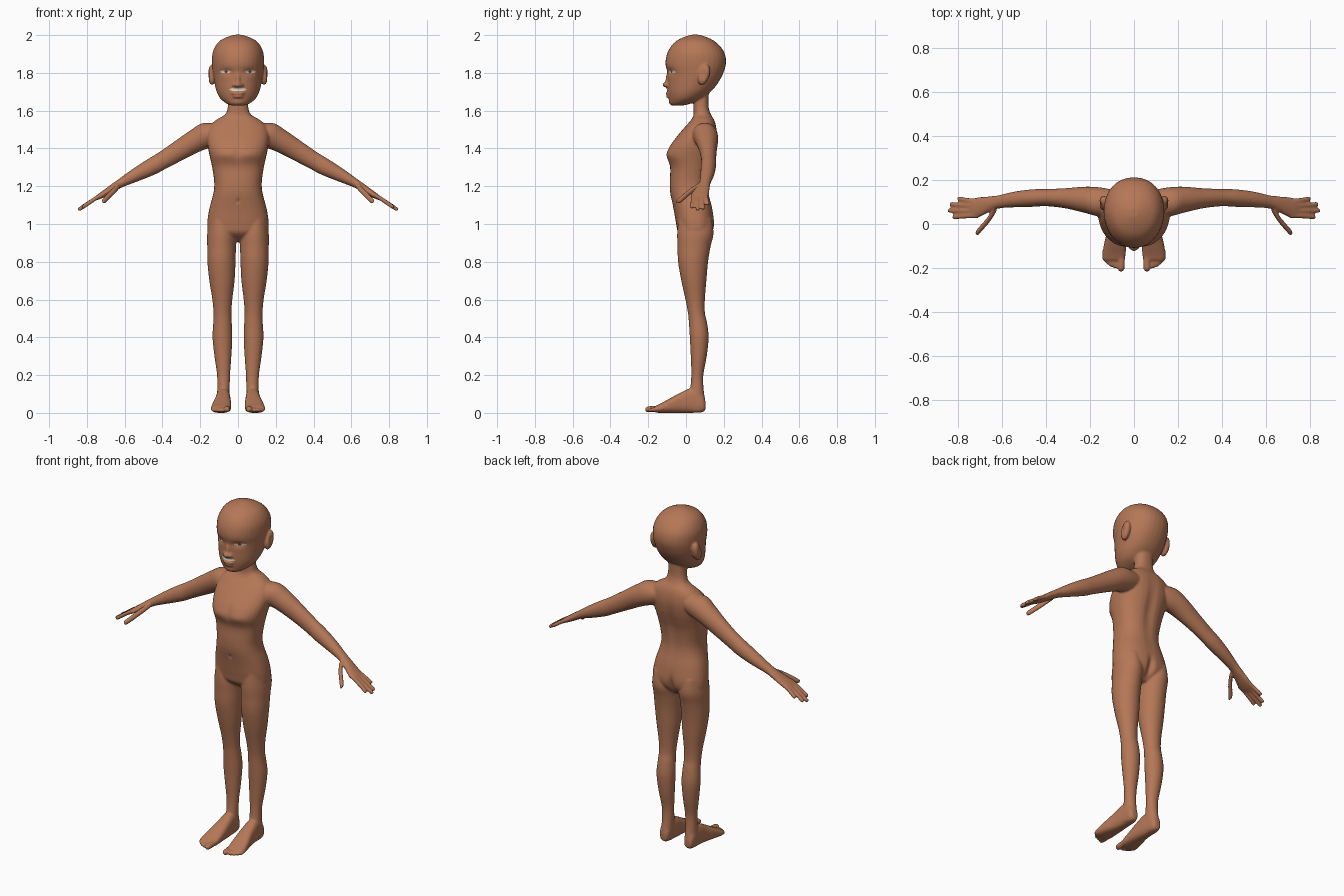
import bpy, bmesh, math
from mathutils import Vector, Matrix
from mathutils.bvhtree import BVHTree

X, Y, Z = Vector((1, 0, 0)), Vector((0, 1, 0)), Vector((0, 0, 1))
ARM_UP = Vector((0.5, 0, 0.866))


def material(name, rgb):
    m = bpy.data.materials.new(name)
    m.diffuse_color = (*rgb, 1)
    return m


skin = material("brown skin", (0.46, 0.185, 0.095))
white = material("off white", (0.72, 0.68, 0.60))
iris = material("dark iris", (0.12, 0.07, 0.04))

bm = bmesh.new()


def spline(rows, steps=4):
    """Catmull-Rom interpolation of section rows."""
    out, n = [], len(rows)
    for i in range(n - 1):
        p = [rows[max(0, min(n - 1, i + k))] for k in (-1, 0, 1, 2)]
        for s in range(steps):
            t = s / steps
            out.append([0.5 * (2 * b + (c - a) * t + (2 * a - 5 * b + 4 * c - d) * t * t
                               + (3 * b - a - 3 * c + d) * t ** 3) for a, b, c, d in zip(*p)])
    return out + [list(rows[-1])]


def loft(rows, u, v, power=1.0, taper=0.0, side=1, n=32):
    """Closed skin through sections (x, y, z, half u, half v); side -1 mirrors in x."""
    rings = []
    for x, y, z, a, b in spline(rows):
        ring = []
        for k in range(n):
            t = 2 * math.pi * k / n
            c, s = math.cos(t), math.sin(t)
            c = math.copysign(abs(c) ** power, c)
            s = math.copysign(abs(s) ** power, s)
            p = Vector((x, y, z)) + u * (a * c * (1 + taper * min(0, s))) + v * (b * s)
            ring.append(bm.verts.new((p.x * side, p.y, p.z)))
        rings.append(ring)
    for r0, r1 in zip(rings, rings[1:]):
        for k in range(n):
            bm.faces.new((r0[k], r0[(k + 1) % n], r1[(k + 1) % n], r1[k]))
    bm.faces.new(rings[0])
    bm.faces.new(rings[-1])


def flat(rows):
    """(z, front, back, half width) -> centred sections."""
    return [(0, (f + b) / 2, z, w, (b - f) / 2) for z, f, b, w in rows]


def ball(c, r, tilt=0.0):
    m = Matrix.Translation(c) @ Matrix.Rotation(tilt, 4, 'X') @ Matrix.Diagonal((*r, 1))
    bmesh.ops.create_uvsphere(bm, u_segments=24, v_segments=16, radius=1, matrix=m)


def digit(points, r, u, v, side):
    """Finger or toe along points with a rounded tip."""
    pts = [Vector(p) for p in points]
    d = (pts[-1] - pts[-2]).normalized()
    rows = [(*p, r, r) for p in pts[:-1]]
    for back, k in ((1.0, 0.95), (0.35, 0.72), (0.0, 0.25)):
        rows.append((*(pts[-1] - d * r * back), r * k, r * k))
    loft(rows, u, v, side=side, n=16)


# Torso and neck
loft(flat([(0.905, 0.02, 0.09, 0.05), (0.95, -0.038, 0.135, 0.15), (1.0, -0.052, 0.15, 0.163),
           (1.08, -0.066, 0.14, 0.152), (1.16, -0.083, 0.122, 0.131), (1.22, -0.086, 0.118, 0.126),
           (1.30, -0.084, 0.128, 0.137), (1.36, -0.102, 0.145, 0.15), (1.41, -0.088, 0.158, 0.16),
           (1.47, -0.043, 0.165, 0.165), (1.52, 0.0, 0.16, 0.15), (1.555, 0.03, 0.148, 0.11),
           (1.58, 0.04, 0.132, 0.068), (1.62, 0.04, 0.12, 0.054), (1.69, 0.04, 0.12, 0.05)]),
     X, Y, power=0.85)

# Head
loft(flat([(1.627, -0.075, -0.02, 0.03), (1.636, -0.085, 0.02, 0.058), (1.66, -0.09, 0.08, 0.09),
           (1.69, -0.095, 0.12, 0.109), (1.72, -0.097, 0.15, 0.119), (1.76, -0.097, 0.178, 0.127),
           (1.80, -0.099, 0.198, 0.133), (1.85, -0.109, 0.212, 0.138), (1.90, -0.101, 0.206, 0.136),
           (1.94, -0.08, 0.182, 0.121), (1.97, -0.05, 0.148, 0.096), (1.99, -0.01, 0.108, 0.058),
           (2.002, 0.03, 0.07, 0.02)]), X, Y, power=0.92, taper=0.08)

# Nose, lips and chin
ball((0, -0.095, 1.772), (0.013, 0.013, 0.04), -0.15)
ball((0, -0.108, 1.738), (0.018, 0.016, 0.015))
ball((0, -0.094, 1.692), (0.036, 0.015, 0.009))
ball((0, -0.09, 1.675), (0.03, 0.016, 0.009))
ball((0, -0.076, 1.65), (0.032, 0.016, 0.02))

for s in (1, -1):
    ball((s * 0.017, -0.1, 1.735), (0.012, 0.014, 0.011))
    # Ear
    ball((s * 0.138, 0.095, 1.79), (0.022, 0.03, 0.056), -0.3)

    # Leg: z, inner, outer, front, back
    leg = [(1.03, .04, .15, -.04, .135), (.95, .012, .163, -.047, .146), (.88, .011, .163, -.045, .13),
           (.80, .013, .162, -.042, .117), (.70, .018, .152, -.025, .108), (.60, .03, .136, -.003, .1),
           (.53, .035, .13, .01, .1), (.48, .033, .131, .015, .111), (.40, .03, .135, .02, .12),
           (.30, .035, .125, .025, .11), (.20, .042, .111, .028, .092), (.12, .044, .11, .02, .094),
           (.06, .045, .113, .0, .103), (.01, .052, .107, .0, .098)]
    loft([((a + b) / 2, (f + k) / 2, z, (b - a) / 2, (k - f) / 2) for z, a, b, f, k in leg],
         X, Y, side=s)

    # Foot: y, inner, outer, bottom, top
    foot = [(.103, .062, .098, .015, .06), (.085, .05, .11, .003, .1), (.03, .042, .115, 0, .13),
            (-.03, .038, .122, 0, .107), (-.09, .036, .136, 0, .074), (-.14, .038, .143, 0, .047),
            (-.165, .043, .139, .003, .036)]
    loft([((a + b) / 2, y, (l + t) / 2, (b - a) / 2, (t - l) / 2) for y, a, b, l, t in foot],
         X, Z, power=0.75, side=s)
    digit([(.058, -.13, .024), (.058, -.17, .021), (.059, -.217, .018)], .017, X, Z, s)
    for i, (x, y) in enumerate([(.086, -.203), (.104, -.196), (.12, -.184), (.134, -.17)]):
        digit([(x, -.12, .025), (x, -.15, .021), (x, y, .013)], .012 - .0006 * i, X, Z, s)

    # Arm and palm
    loft([(.07, .10, 1.49, .05, .045), (.15, .10, 1.474, .066, .07), (.22, .11, 1.443, .06, .062),
          (.31, .117, 1.39, .046, .054), (.40, .12, 1.336, .039, .047), (.46, .118, 1.302, .04, .045),
          (.54, .112, 1.26, .036, .036), (.62, .10, 1.217, .03, .024), (.66, .09, 1.192, .036, .021),
          (.70, .078, 1.166, .045, .018), (.735, .071, 1.145, .046, .014), (.755, .07, 1.132, .036, .008)],
         Y, ARM_UP, side=s)

    # Fingers and thumb
    for y0, tip in ((.107, (.803, .116, 1.102)), (.084, (.838, .09, 1.08)),
                    (.06, (.847, .061, 1.073)), (.037, (.826, .031, 1.086))):
        digit([(.71, y0, 1.158), (.75, y0, 1.138), tip], .0115, Y, ARM_UP, s)
    digit([(.63, .07, 1.205), (.66, .022, 1.172), (.718, -.045, 1.114)], .0155, Y, ARM_UP, s)

bmesh.ops.recalc_face_normals(bm, faces=bm.faces[:])
mesh = bpy.data.meshes.new("body")
bm.to_mesh(mesh)
bm.free()
body = bpy.data.objects.new("body", mesh)
bpy.context.collection.objects.link(body)
bpy.context.view_layer.objects.active = body
body.select_set(True)

# Fuse the parts into one soft skin
remesh = body.modifiers.new("fuse", 'REMESH')
remesh.mode = 'VOXEL'
remesh.voxel_size = 0.0055
smooth = body.modifiers.new("soften", 'SMOOTH')
smooth.factor = 0.5
smooth.iterations = 7
for name in ("fuse", "soften"):
    bpy.ops.object.modifier_apply(modifier=name)

# Soft dents: eye sockets, ear hollows, buttock cleft, spine, navel (centre, radii, push)
dents = [((0, .165, .96), (.018, .06, .06), (0, -.022, 0)),
         ((0, .15, 1.32), (.03, .06, .15), (0, -.010, 0)),
         ((0, -.11, 1.39), (.02, .05, .05), (0, .006, 0)),
         ((0, -.085, 1.12), (.01, .03, .012), (0, .006, 0))]
for s in (1, -1):
    dents += [((s * .062, -.095, 1.805), (.032, .05, .017), (0, .010, 0)),
              ((s * .165, .09, 1.795), (.02, .013, .028), (-s * .010, 0, 0)),
              ((s * .07, -.1, 1.37), (.05, .05, .025), (0, -.005, 0))]
for vert in body.data.vertices:
    move = Vector()
    for c, r, push in dents:
        e = sum(((vert.co[i] - c[i]) / r[i]) ** 2 for i in range(3))
        if e < 9:
            move += Vector(push) * math.exp(-e)
    vert.co += move
body.data.materials.append(skin)
bpy.ops.object.shade_smooth()

tree = BVHTree.FromPolygons([v.co.copy() for v in body.data.vertices],
                            [p.vertices[:] for p in body.data.polygons])


def patch(name, cx, cz, rx, rz, mat, lift=0.002, arch=0.0):
    """Thin oval plate laid on the face surface."""
    b, n, rings = bmesh.new(), 24, []

    def put(x, z):
        hit = tree.ray_cast(Vector((x, -1, z)), Y)[0]
        return b.verts.new((x, hit.y - lift, z))
    centre = put(cx, cz)
    for k in (0.35, 0.7, 1.0):
        ring = []
        for i in range(n):
            t = 2 * math.pi * i / n
            dx = k * math.cos(t)
            ring.append(put(cx + rx * dx, cz + rz * k * math.sin(t) - arch * dx * dx))
        rings.append(ring)
    for i in range(n):
        j = (i + 1) % n
        b.faces.new((centre, rings[0][i], rings[0][j]))
        for r0, r1 in zip(rings, rings[1:]):
            b.faces.new((r0[i], r1[i], r1[j], r0[j]))
    me = bpy.data.meshes.new(name)
    b.to_mesh(me)
    b.free()
    me.materials.append(mat)
    ob = bpy.data.objects.new(name, me)
    bpy.context.collection.objects.link(ob)


# Eyes and upper teeth
for s, label in ((1, "left"), (-1, "right")):
    patch(label + "_eye", s * .066, 1.806, .029, .0075, white)
    patch(label + "_iris", s * .064, 1.806, .008, .007, iris, lift=.003)
patch("upper_teeth", 0, 1.714, .046, .010, white, lift=.004, arch=.003)
